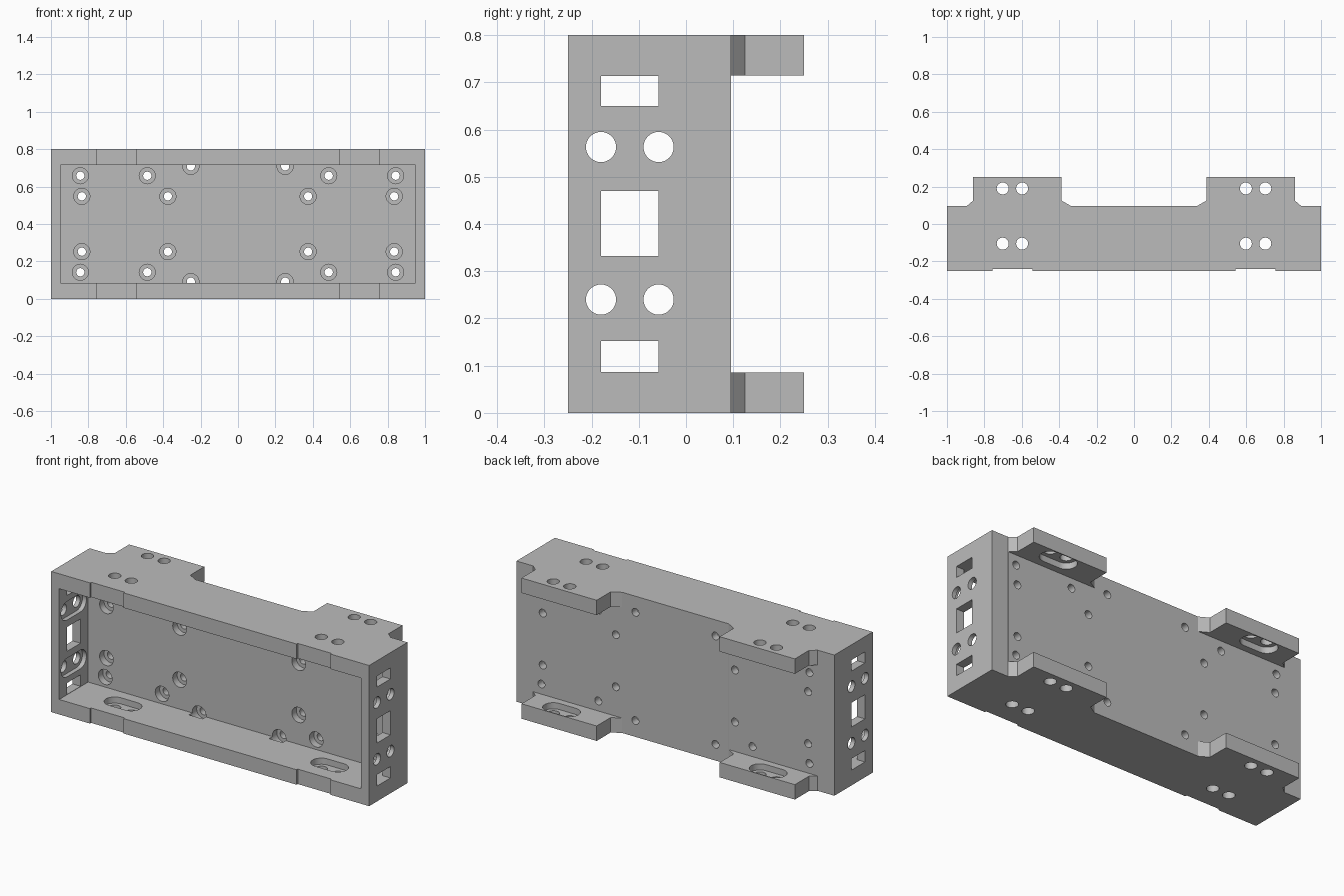
import bpy
import bmesh
from math import sin, cos, pi
from mathutils import Vector

if "Cube" in bpy.data.objects:
    bpy.data.objects.remove(bpy.data.objects["Cube"], do_unlink=True)

# Overall dimensions
HEIGHT, WALL, END_WALL = 0.8, 0.085, 0.05
FRONT, INNER, BACK, TAB_BACK = -0.25, 0.01, 0.095, 0.25
SIDES = (-1, 1)

grey = bpy.data.materials.new("plain grey")
grey.use_nodes = True
grey.diffuse_color = (0.5, 0.5, 0.5, 1)
grey.node_tree.nodes["Principled BSDF"].inputs["Base Color"].default_value = (0.5, 0.5, 0.5, 1)


def prism(bm, outline, axis, start, end):
    """Extrude a 2D outline along x, y or z."""
    place = {"x": lambda u, v, w: (w, u, v),
             "y": lambda u, v, w: (u, w, v),
             "z": lambda u, v, w: (u, v, w)}[axis]
    face = bm.faces.new([bm.verts.new(place(u, v, start)) for u, v in outline])
    shift = Vector(place(0, 0, end - start))
    grown = bmesh.ops.extrude_face_region(bm, geom=[face], use_keep_orig=True)["geom"]
    bmesh.ops.translate(bm, vec=shift, verts=[g for g in grown if isinstance(g, bmesh.types.BMVert)])


def rect(u0, u1, v0, v1):
    return [(u0, v0), (u1, v0), (u1, v1), (u0, v1)]


def slot(u, v, radius, half=0.0, steps=16):
    """Circle, or a round-ended slot along the first coordinate."""
    points = []
    for side in (1, -1):
        count = steps + 1 if half else steps
        for i in range(count):
            a = -pi / 2 + pi * i / steps
            points.append((u + side * (half + radius * cos(a)), v + side * radius * sin(a)))
    return points


def make_object(name, bm):
    bmesh.ops.recalc_face_normals(bm, faces=bm.faces)
    mesh = bpy.data.meshes.new(name)
    bm.to_mesh(mesh)
    bm.free()
    mesh.materials.append(grey)
    obj = bpy.data.objects.new(name, mesh)
    bpy.context.collection.objects.link(obj)
    return obj


# Solid block whose plan includes the four rear mounting tabs
half_plan = [(1, FRONT), (1, BACK), (0.895, BACK), (0.86, 0.125), (0.86, TAB_BACK),
             (0.387, TAB_BACK), (0.387, 0.125), (0.335, BACK)]
plan = half_plan + [(-x, y) for x, y in reversed(half_plan)]
bm = bmesh.new()
prism(bm, plan, "z", 0, HEIGHT)
housing = make_object("housing", bm)
bpy.context.view_layer.objects.active = housing
housing.select_set(True)


def cut(pieces):
    """Subtract a group of separate prisms from the housing."""
    bm = bmesh.new()
    for piece in pieces:
        prism(bm, *piece)
    cutter = make_object("cutter", bm)
    cutter.hide_render = True
    mod = housing.modifiers.new("cut", "BOOLEAN")
    mod.operation = "DIFFERENCE"
    mod.solver = "EXACT"
    mod.object = cutter
    bpy.ops.object.modifier_apply(modifier=mod.name)
    bpy.data.objects.remove(cutter, do_unlink=True)


# Open front cavity, and the gap between upper and lower tabs
cut([(rect(END_WALL - 1, 1 - END_WALL, WALL, HEIGHT - WALL), "y", FRONT - 0.1, INNER),
     (rect(-1.1, 1.1, WALL, HEIGHT - WALL), "y", BACK + 0.0005, TAB_BACK + 0.1)])

# Shallow reliefs in the front rim
cut([(rect(s * 0.65 - 0.106, s * 0.65 + 0.106, z - 0.1, z + 0.1), "y", FRONT - 0.1, FRONT + 0.01)
     for s in SIDES for z in (0, HEIGHT)])

# Rectangular windows in the end walls
cut([(rect(-0.18, -0.058, z0, z1), "x", s * 0.9, s * 1.1)
     for s in SIDES for z0, z1 in ((0.087, 0.152), (0.332, 0.47), (0.65, 0.713))])

# Paired round holes in the end walls with slotted recesses inside
cut([(slot(y, z, 0.032), "x", s * 0.9, s * 1.1)
     for s in SIDES for y in (-0.18, -0.058) for z in (0.24, 0.563)])
cut([(slot(-0.119, z, 0.053, 0.061), "x", s * 0.9, s * 0.975)
     for s in SIDES for z in (0.24, 0.563)])

# Paired round holes through top, bottom and tabs, with slotted recesses inside
levels = ((-0.1, 0.12), (HEIGHT + 0.1, HEIGHT - 0.12))
cut([(slot(s * x, y, 0.032), "z", outer, inner)
     for s in SIDES for x in (0.598, 0.702) for y in (-0.105, 0.19) for outer, inner in levels])
cut([(slot(s * 0.65, y, 0.055, 0.052), "z", outer, inner)
     for s in SIDES for y in (-0.105, 0.19) for outer, inner in ((0.05, 0.12), (0.75, 0.68))])

# Counterbored screw holes in the back panel
screws = [(s * x, HEIGHT / 2 + t * dz) for s in SIDES for t in SIDES
          for x, dz in ((0.843, 0.258), (0.835, 0.148), (0.485, 0.258), (0.375, 0.148), (0.252, 0.308))]
cut([(slot(x, z, 0.043), "y", INNER - 0.03, INNER + 0.04) for x, z in screws])
cut([(slot(x, z, 0.022), "y", INNER, BACK + 0.03) for x, z in screws])

bpy.ops.object.shade_smooth_by_angle(angle=0.52)
